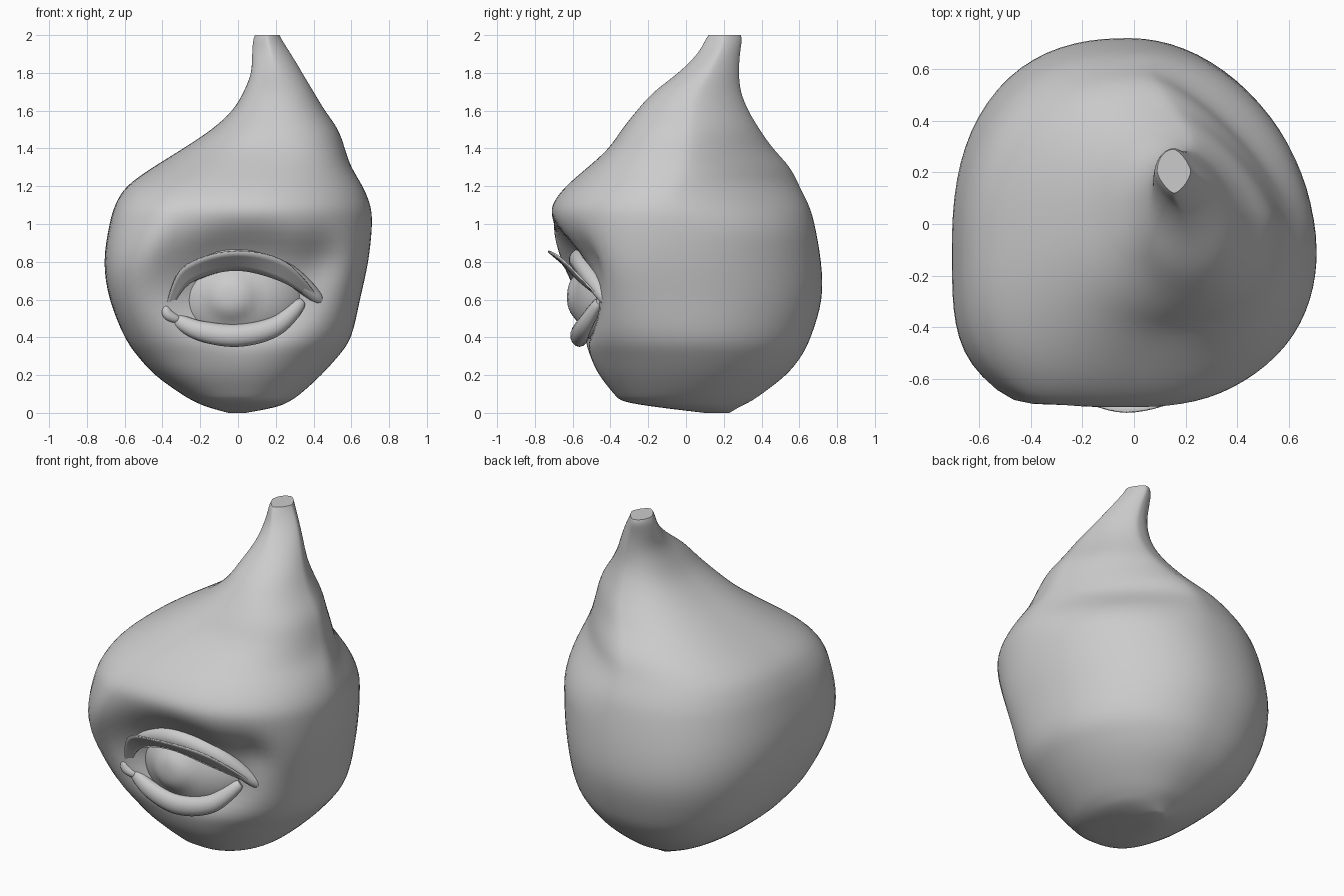
import bpy, bmesh, math
from mathutils import Vector

if "Cube" in bpy.data.objects:
    bpy.data.objects.remove(bpy.data.objects["Cube"])

grey = bpy.data.materials.new("clay grey")
grey.diffuse_color = (0.6, 0.6, 0.6, 1)
grey.use_nodes = True
grey.node_tree.nodes["Principled BSDF"].inputs["Base Color"].default_value = grey.diffuse_color


def spline(pts, t):
    """Catmull-Rom point at t in 0..1 along a list of tuples."""
    n = len(pts) - 1
    f = min(max(t, 0), 1) * n
    i = min(int(f), n - 1)
    u = f - i
    a, b, c, d = (Vector(pts[min(max(k, 0), n)]) for k in (i - 1, i, i + 1, i + 2))
    return 0.5 * (2 * b + (c - a) * u + (2 * a - 5 * b + 4 * c - d) * u * u
                  + (3 * b - a - 3 * c + d) * u ** 3)


def finish(name, bm, angle=50):
    bmesh.ops.recalc_face_normals(bm, faces=bm.faces)
    me = bpy.data.meshes.new(name)
    bm.to_mesh(me)
    bm.free()
    me.materials.append(grey)
    ob = bpy.data.objects.new(name, me)
    bpy.context.collection.objects.link(ob)
    bpy.ops.object.select_all(action='DESELECT')
    ob.select_set(True)
    bpy.context.view_layer.objects.active = ob
    bpy.ops.object.shade_smooth_by_angle(angle=math.radians(angle))
    return ob


def loft(name, rings, closed=True, caps=True):
    bm = bmesh.new()
    rows = [[bm.verts.new(p) for p in r] for r in rings]
    n = len(rows[0])
    for a, b in zip(rows, rows[1:]):
        for i in range(n if closed else n - 1):
            j = (i + 1) % n
            bm.faces.new((a[i], a[j], b[j], b[i]))
    if caps:
        bm.faces.new(rows[0])
        bm.faces.new(rows[-1])
    return finish(name, bm)


def bell(x, z, cx, cz, rx, rz, p=2):
    return math.exp(-(((x - cx) / rx) ** 2 + ((z - cz) / rz) ** 2) ** (p / 2))


def ramp(z, lo, hi):
    t = min(max((z - lo) / (hi - lo), 0), 1)
    return t * t * (3 - 2 * t)


# Body: height, left, right, front, back of each level
LEVELS = [
    (0.0, -.05, .04, .1, .23), (.03, -.16, .2, -.15, .28), (.06, -.23, .27, -.33, .34),
    (.1, -.3, .33, -.38, .4), (.2, -.44, .44, -.46, .53), (.3, -.53, .53, -.51, .61),
    (.4, -.6, .6, -.56, .66), (.6, -.68, .645, -.63, .72), (.8, -.71, .69, -.69, .715),
    (1.0, -.68, .71, -.715, .68), (1.1, -.65, .70, -.71, .65),
    (1.2, -.59, .66, -.635, .6), (1.3, -.45, .6, -.52, .55), (1.4, -.29, .565, -.41, .46),
    (1.5, -.14, .53, -.34, .39), (1.6, -.03, .46, -.26, .33), (1.7, .03, .4, -.17, .29),
    (1.8, .07, .34, -.04, .28), (1.9, .075, .28, .06, .285), (1.97, .08, .235, .1, .295),
    (2.0, .09, .22, .12, .29)]

samples = [spline(LEVELS, k / 80) for k in range(81)]
for _ in range(3):
    samples = [samples[0]] + [(a + 2 * b + c) / 4 for a, b, c in
                              zip(samples, samples[1:], samples[2:])] + [samples[-1]]

rings = []
for z, l, r, f, b in samples:
    cx, cy = (l + r) / 2, (f + b) / 2 - .1 * bell(0, z, 0, .8, 1, .5)
    tip = ramp(z, 1.7, 1.95)
    # corner squareness: back right, back left, front left, front right
    back_r = 1.95 - .55 * ramp(z, .92, 1.25)
    back_l = 2.4 - .4 * tip
    front_l = 2.3 + 1.6 * bell(0, z, 0, .62, 1, .5) - .9 * tip
    front_r = 2.1 + .35 * bell(0, z, 0, .6, 1, .3) + .3 * bell(0, z, 0, 1.4, 1, .15) - .6 * tip
    ring = []
    for i in range(80):
        a = 2 * math.pi * i / 80
        c, s = math.cos(a), math.sin(a)
        q = (back_r if c > 0 else back_l) if s > 0 else (front_r if c > 0 else front_l)
        m = (abs(c) ** q + abs(s) ** q) ** (-1 / q)
        x = cx + (r - cx if c > 0 else cx - l) * c * m
        y = cy + (b - cy if s > 0 else cy - f) * s * m
        if s < 0:
            front = min(1, -s * 2)
            # eye socket, hollow under the outer brow, and brow fold beside the eye
            y += front * (.16 * bell(x, z, .05, .68, .43, .27, 3.5)
                          + .06 * bell(x, z, .45, .82, .12, .14)
                          - .03 * bell(x + .4 * (1 - z), z, -.42, .9, .09, .2))
        ring.append((x, y, z))
    rings.append(ring)
loft("body", rings)

# Eyeball with a raised iris blended into its front
bm = bmesh.new()
bmesh.ops.create_uvsphere(bm, u_segments=64, v_segments=48, radius=1)
for v in bm.verts:
    x, y, z = v.co.x * .39, v.co.y * .31 - .29, v.co.z * .31 + .61
    if y < -.29:
        y -= .03 * bell(x, z, -.04, .62, .12, .12, 5)
    v.co = (x, y, z)
finish("eyeball", bm)


# Eyelids: tapered tubes swept along arches
def tube(name, path, radius, flat=1.0, taper=.35):
    out = []
    for k in range(33):
        t = k / 32
        p = spline(path, t)
        d = (spline(path, t + .01) - spline(path, t - .01)).normalized()
        u = d.cross(Vector((0, 1, 0))).normalized()
        w = d.cross(u)
        rad = radius * (taper + (1 - taper) * math.sin(math.pi * t) ** .6)
        out.append([p + rad * (u * math.cos(a) + w * flat * math.sin(a))
                    for a in (2 * math.pi * i / 14 for i in range(14))])
    loft(name, out)


tube("lower_lid", [(-.34, -.52, .5), (-.2, -.545, .435), (0, -.565, .41),
                   (.2, -.54, .46), (.34, -.46, .59)], .06, .8)
tube("upper_lid", [(-.37, -.52, .58), (-.28, -.53, .73), (-.03, -.56, .81),
                   (.24, -.52, .75), (.44, -.42, .59)], .06)
tube("inner_corner", [(-.39, -.54, .57), (-.37, -.54, .52), (-.31, -.53, .49)], .03)

# Flared lash band, a thin sheet along the upper lid
outer = [(-.38, -.55, .57), (-.29, -.64, .77), (-.03, -.73, .855), (.25, -.64, .80), (.45, -.43, .58)]
inner = [(-.35, -.53, .56), (-.25, -.57, .69), (-.02, -.61, .755), (.22, -.57, .70), (.42, -.42, .58)]
sheet = [[spline(outer, k / 32).lerp(spline(inner, k / 32), j / 4) for j in range(5)]
         for k in range(33)]
lash = loft("lash_band", sheet, closed=False, caps=False)
solid = lash.modifiers.new("thickness", 'SOLIDIFY')
solid.thickness = .008
solid.offset = 0
